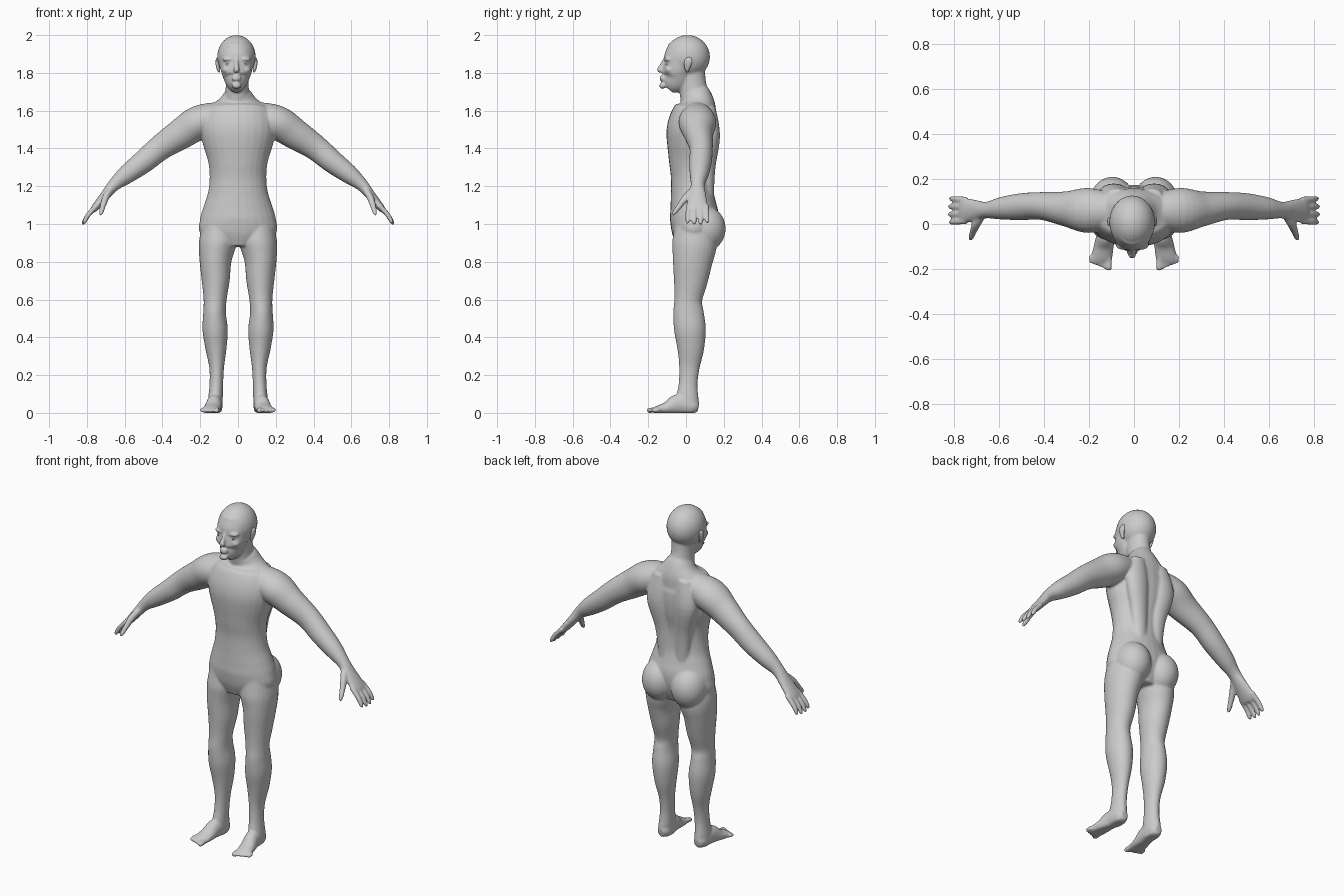
import bpy
import bmesh
import math
from mathutils import Vector, Matrix

default = bpy.data.objects.get("Cube")
if default:
    bpy.data.objects.remove(default, do_unlink=True)

X, Y = Vector((1, 0, 0)), Vector((0, 1, 0))
HEAD_SHIFT = -0.008


def make_material(name, value):
    mat = bpy.data.materials.new(name)
    mat.use_nodes = True
    colour = (value, value, value, 1)
    mat.diffuse_color = colour
    shader = mat.node_tree.nodes["Principled BSDF"]
    shader.inputs["Base Color"].default_value = colour
    shader.inputs["Roughness"].default_value = 0.7
    return mat


skin = make_material("plain grey", 0.6)


def smooth_rows(rows, steps=5):
    """Catmull-Rom interpolation through section rows."""
    rows = [Vector(r) for r in rows]
    padded = [rows[0]] + rows + [rows[-1]]
    result = []
    for p, q, r, s in zip(padded, padded[1:], padded[2:], padded[3:]):
        for i in range(steps):
            t = i / steps
            result.append(q + (r - p) * (t / 2)
                          + (p * 2 - q * 5 + r * 4 - s) * (t * t / 2)
                          + (q * 3 - p - r * 3 + s) * (t ** 3 / 2))
    return result + [rows[-1]]


def loft(bm, rows, side=X, flip=1, sides=28):
    """Tube of ellipses; each row is x, y, z, half-size along side, other half-size."""
    rows = smooth_rows(rows)
    centres = [Vector(r[:3]) for r in rows]
    rings = []
    for i, row in enumerate(rows):
        tangent = centres[min(i + 1, len(rows) - 1)] - centres[max(i - 1, 0)]
        other = tangent.cross(side).normalized()
        ring = []
        for k in range(sides):
            angle = math.tau * k / sides
            p = centres[i] + side * (row[3] * math.cos(angle)) + other * (row[4] * math.sin(angle))
            ring.append(bm.verts.new((p.x * flip, p.y, max(p.z, 0))))
        rings.append(ring)
    for lower, upper in zip(rings, rings[1:]):
        for k in range(sides):
            n = (k + 1) % sides
            bm.faces.new((lower[k], lower[n], upper[n], upper[k]))
    bm.faces.new(rings[0])
    bm.faces.new(rings[-1])


def blob(bm, centre, radii, flip=1):
    place = Vector((centre[0] * flip, centre[1], centre[2]))
    bmesh.ops.create_uvsphere(bm, u_segments=28, v_segments=18, radius=1,
                              matrix=Matrix.Translation(place) @ Matrix.Diagonal((*radii, 1)))


def column(bm, sections, dx=0):
    """Upright loft from rows of height, half-width, front and back."""
    loft(bm, [(dx, (f + b) / 2, z, a, (b - f) / 2) for z, a, f, b in sections])


def finish(bm, name):
    bmesh.ops.recalc_face_normals(bm, faces=bm.faces)
    mesh = bpy.data.meshes.new(name)
    bm.to_mesh(mesh)
    bm.free()
    mesh.materials.append(skin)
    mesh.polygons.foreach_set("use_smooth", [True] * len(mesh.polygons))
    obj = bpy.data.objects.new(name, mesh)
    bpy.context.collection.objects.link(obj)
    return obj


body = bmesh.new()

# Torso
column(body, [(.88, .1, -.05, .13), (.95, .2, -.075, .16), (1.03, .2, -.085, .175),
              (1.1, .18, -.083, .16), (1.17, .158, -.08, .145), (1.25, .15, -.08, .14),
              (1.33, .158, -.09, .145), (1.42, .185, -.1, .162), (1.5, .2, -.102, .168),
              (1.57, .19, -.08, .168), (1.62, .16, -.045, .16), (1.66, .1, -.03, .143),
              (1.7, .067, -.032, .118)])

# Neck
column(body, [(1.6, .075, -.02, .13), (1.7, .063, -.034, .115),
              (1.76, .06, -.04, .104), (1.84, .06, -.04, .1)], HEAD_SHIFT / 2)

# Skull and face
blob(body, (HEAD_SHIFT, .008, 1.885), (.102, .119, .115))
column(body, [(1.95, .07, -.09, .05), (1.89, .09, -.114, .06), (1.845, .088, -.117, .05),
              (1.81, .083, -.124, .04), (1.77, .068, -.128, .03),
              (1.735, .046, -.133, -.02), (1.715, .025, -.126, -.06)], HEAD_SHIFT)

# Nose, lips and chin
loft(body, [(HEAD_SHIFT, -.112, 1.875, .008, .008), (HEAD_SHIFT, -.128, 1.84, .011, .012),
            (HEAD_SHIFT, -.14, 1.817, .017, .014), (HEAD_SHIFT, -.134, 1.803, .012, .008)])
for height in (1.779, 1.766):
    blob(body, (HEAD_SHIFT, -.126, height), (.026, .014, .007))
blob(body, (HEAD_SHIFT, -.124, 1.733), (.026, .018, .018))

for s in (1, -1):
    # Brow and cheek
    blob(body, (.04 + s * HEAD_SHIFT, -.094, 1.872), (.036, .022, .012), s)
    blob(body, (.046 + s * HEAD_SHIFT, -.086, 1.816), (.03, .026, .02), s)

    # Back muscles and buttocks
    loft(body, [(.075, .12, 1.62, .05, .035), (.09, .133, 1.47, .07, .047),
                (.065, .118, 1.3, .052, .038), (.055, .11, 1.15, .045, .038),
                (.06, .11, 1.05, .04, .04)], flip=s)
    blob(body, (.096, .1, .975), (.1, .11, .12), s)

    # Arm with palm
    loft(body, [(.06, .06, 1.575, .07, .075), (.2, .06, 1.54, .1, .09),
                (.3, .066, 1.478, .079, .082), (.41, .08, 1.405, .062, .068),
                (.5, .077, 1.33, .06, .061), (.59, .07, 1.262, .05, .05),
                (.655, .062, 1.208, .037, .034), (.7, .06, 1.155, .046, .026),
                (.755, .06, 1.088, .057, .02), (.77, .06, 1.07, .05, .014)], Y, s)

    # Fingers
    for i, reach in enumerate((.93, 1, 1, .92)):
        y = .014 + i * .031
        tip = Vector((.755 + .07 * reach, y - .006 + i * .004, 1.09 - .092 * reach))
        base = Vector((.745, y, 1.1))
        mid = base.lerp(tip, .55) + Vector((.004, 0, .004))
        loft(body, [(*base, .015, .014), (*mid, .0145, .0135),
                    (*base.lerp(tip, .9), .012, .011), (*tip, .006, .005)], Y, s, 14)

    # Thumb
    loft(body, [(.675, .04, 1.18, .02, .02), (.7, .0, 1.14, .02, .02),
                (.715, -.035, 1.095, .016, .015), (.724, -.06, 1.062, .013, .012),
                (.726, -.071, 1.047, .006, .006)], X, s, 14)

    # Leg
    loft(body, [(.1, .04, 1, .09, .1), (.107, .045, .9, .1, .118), (.119, .035, .8, .084, .105),
                (.118, .025, .7, .074, .09), (.121, .012, .6, .061, .074),
                (.124, .013, .53, .06, .081), (.121, .021, .44, .067, .084),
                (.117, .025, .34, .056, .071), (.113, .018, .24, .039, .054),
                (.115, .011, .15, .036, .05), (.12, .006, .06, .039, .062),
                (.12, .008, .005, .034, .054)], flip=s)

    # Foot
    loft(body, [(.12, .066, .03, .02, .025), (.12, .035, .035, .038, .042),
                (.125, -.04, .045, .041, .055), (.135, -.1, .026, .045, .034),
                (.144, -.15, .016, .048, .022), (.147, -.172, .012, .044, .014)], flip=s)

    # Toes
    for i in range(5):
        x, size = .112 + i * .0195, .0145 if i == 0 else .0105
        end = -.207 + .008 * i
        loft(body, [(x, -.14, .018, size, size), (x, end + .02, .014, size, size),
                    (x, end + .006, .012, size * .9, size * .9),
                    (x, end, .011, size / 2, size / 2)], flip=s, sides=14)

# Fuse the overlapping forms into one soft skin
body_obj = finish(body, "body")
remesh = body_obj.modifiers.new("fuse", "REMESH")
remesh.mode = "VOXEL"
remesh.voxel_size = .006
remesh.use_smooth_shade = True
soften = body_obj.modifiers.new("soften", "SMOOTH")
soften.factor = .5
soften.iterations = 7

# Eyes and ears
for s, label in ((1, "left"), (-1, "right")):
    eye = bmesh.new()
    blob(eye, (.04 + s * HEAD_SHIFT, -.094, 1.845), (.017, .014, .008), s)
    finish(eye, label + "_eye")

    ear = bmesh.new()
    x = .096 + s * HEAD_SHIFT
    loft(ear, [(x - .004, .01, 1.805, .005, .006), (x, .006, 1.82, .009, .012),
               (x + .006, .01, 1.85, .009, .02), (x + .006, .014, 1.872, .007, .018),
               (x, .014, 1.884, .004, .008)], flip=s)
    finish(ear, label + "_ear")
